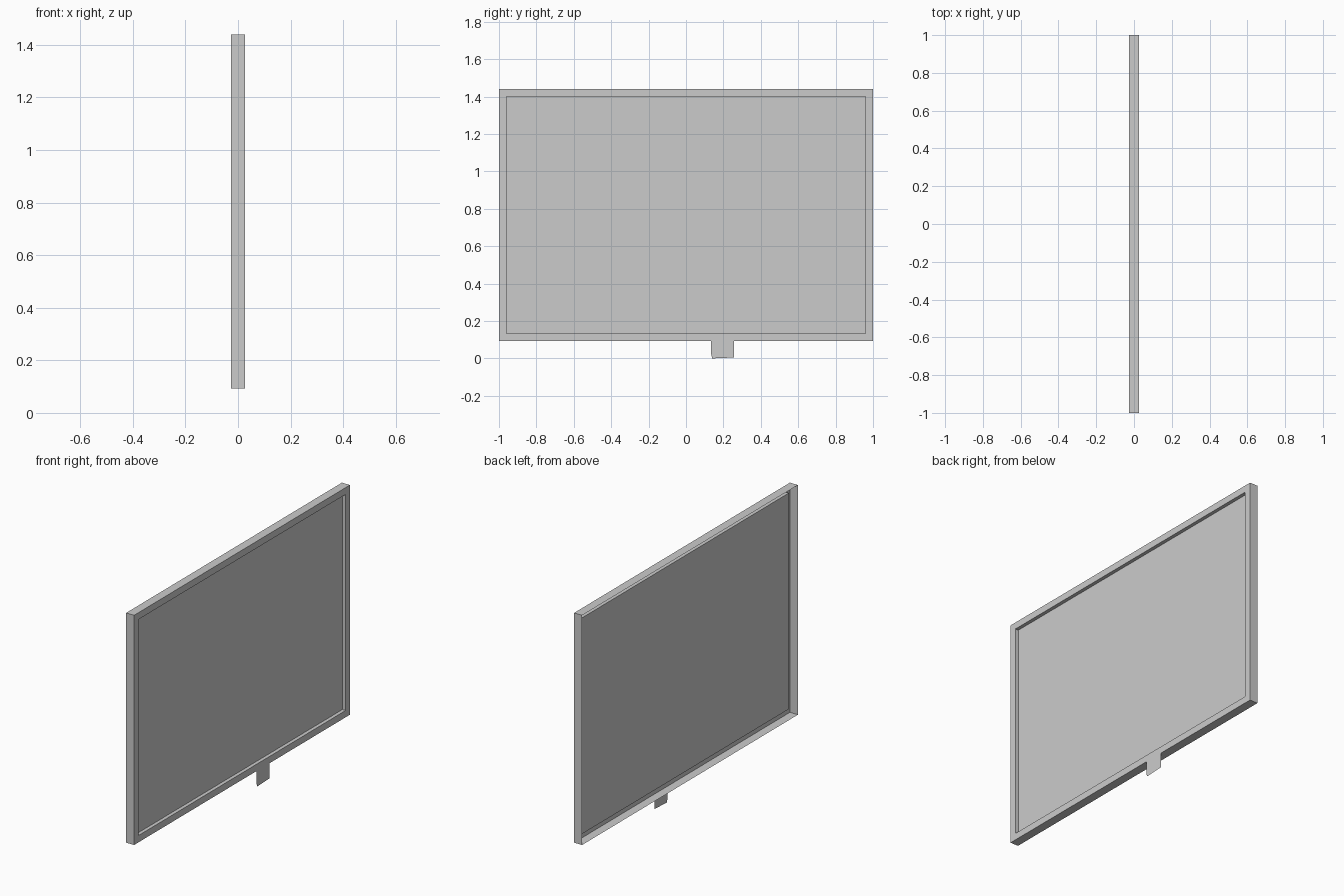
import bpy, bmesh

cube = bpy.data.objects.get("Cube")
if cube:
    bpy.data.objects.remove(cube, do_unlink=True)

grey = bpy.data.materials.new("plain grey")
grey.use_nodes = True
GREY = (0.6, 0.6, 0.6, 1)
grey.diffuse_color = GREY
grey.node_tree.nodes["Principled BSDF"].inputs["Base Color"].default_value = GREY

HALF_DEPTH = 0.026      # front lip and open back lie at +/- this x
PANEL_X = 0.005         # depth of the sunken panel
BOTTOM, TOP = 0.093, 1.44
LIP = 0.04


def rectangle(x, inset):
    """Corner loop of the outline, moved inwards by inset."""
    y, low, high = 1 - inset, BOTTOM + inset, TOP - inset
    return [(x, -y, low), (x, y, low), (x, y, high), (x, -y, high)]


def loft(name, loops, cap=False):
    """Skin successive loops of points; cap closes the last one."""
    bm = bmesh.new()
    rings = [[bm.verts.new(p) for p in loop] for loop in loops]
    for a, b in zip(rings, rings[1:]):
        for i in range(len(a)):
            j = (i + 1) % len(a)
            bm.faces.new((a[i], a[j], b[j], b[i]))
    if cap:
        bm.faces.new(rings[-1])
    mesh = bpy.data.meshes.new(name)
    bm.to_mesh(mesh)
    bm.free()
    mesh.materials.append(grey)
    obj = bpy.data.objects.new(name, mesh)
    bpy.context.collection.objects.link(obj)
    return obj


# Thin sheet frame: outer wall, then the front lip
loft("frame", [rectangle(-HALF_DEPTH, 0), rectangle(HALF_DEPTH, 0),
               rectangle(HALF_DEPTH, LIP)])

# Sunken tray: step back from the lip, closed by the flat panel
loft("sunken_panel", [rectangle(HALF_DEPTH, LIP), rectangle(PANEL_X, LIP)], cap=True)

# Flat connector tab hanging below the frame
tab = [(0.135, BOTTOM), (0.135, 0.02), (0.14, 0), (0.257, 0.005), (0.257, BOTTOM)]
loft("connector_tab", [[(HALF_DEPTH, y, z) for y, z in tab]], cap=True)

# Small flat patch on the panel
patch = [(-0.285, 0.72), (-0.235, 0.72), (-0.235, 0.86), (-0.285, 0.86)]
loft("panel_patch", [[(PANEL_X + 0.001, y, z) for y, z in patch]], cap=True)
